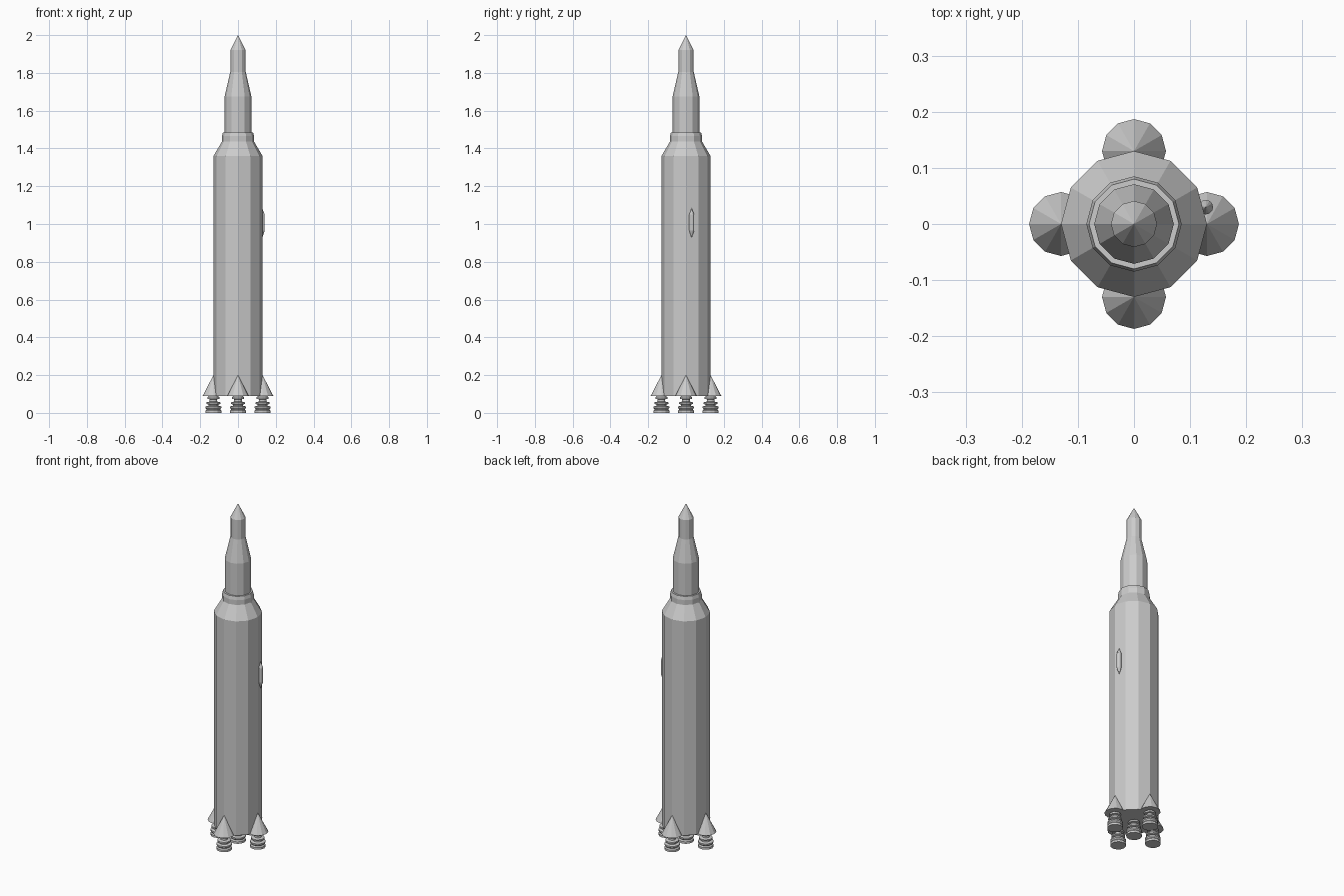
import bpy, bmesh
from math import cos, sin, pi

cube = bpy.data.objects.get("Cube")
if cube:
    bpy.data.objects.remove(cube)

grey = bpy.data.materials.new("light grey")
grey.use_nodes = True
colour = (0.6, 0.6, 0.6, 1)
grey.diffuse_color = colour
grey.node_tree.nodes["Principled BSDF"].inputs["Base Color"].default_value = colour


def turned(name, profile, centre=(0, 0), sides=12):
    """Flat-faced solid of revolution from (radius, height) points, bottom to top."""
    bm = bmesh.new()
    rings = []
    for r, z in profile:
        count = sides if r > 0 else 1
        rings.append([bm.verts.new((r * cos(2 * pi * i / sides), r * sin(2 * pi * i / sides), z))
                      for i in range(count)])
    for low, high in zip(rings, rings[1:]):
        for i in range(sides):
            j = (i + 1) % sides
            if len(low) == 1:
                bm.faces.new((low[0], high[j], high[i]))
            elif len(high) == 1:
                bm.faces.new((low[i], low[j], high[0]))
            else:
                bm.faces.new((low[i], low[j], high[j], high[i]))
    if len(rings[0]) > 1:
        bm.faces.new(rings[0][::-1])
    if len(rings[-1]) > 1:
        bm.faces.new(rings[-1])
    mesh = bpy.data.meshes.new(name)
    bm.to_mesh(mesh)
    bm.free()
    mesh.materials.append(grey)
    obj = bpy.data.objects.new(name, mesh)
    obj.location = (*centre, 0)
    bpy.context.collection.objects.link(obj)
    return obj


# Main stage with its sloped shoulder
turned("main_body", [(0.13, 0.09), (0.13, 1.36), (0.083, 1.44)])

# Collar between the stages
turned("collar", [(0.085, 1.435), (0.085, 1.465), (0.08, 1.485)])

# Upper stage, adapter and pointed nose
turned("upper_stage", [(0.071, 1.48), (0.071, 1.675), (0.041, 1.805)])
turned("nose", [(0.041, 1.805), (0.041, 1.92), (0, 2.0)])

# Side pod
turned("side_pod", [(0, 0.925), (0.013, 0.965), (0.013, 1.05), (0, 1.085)], (0.128, 0.03))

# Ribbed engine bell
bell = [(0.042, 0), (0.042, 0.012), (0.036, 0.019), (0.042, 0.026), (0.042, 0.034),
        (0.026, 0.038), (0.026, 0.044), (0.037, 0.048), (0.037, 0.056),
        (0.02, 0.06), (0.02, 0.072), (0.031, 0.074), (0.031, 0.084), (0.02, 0.092)]
turned("centre_engine", bell)

# Four outer engines, each under a conical fairing
spots = {"left": (0.13, 0), "right": (-0.13, 0), "front": (0, -0.13), "back": (0, 0.13)}
for side, spot in spots.items():
    turned(side + "_engine", bell, spot)
    turned(side + "_fairing", [(0.057, 0.09), (0, 0.2)], spot)
